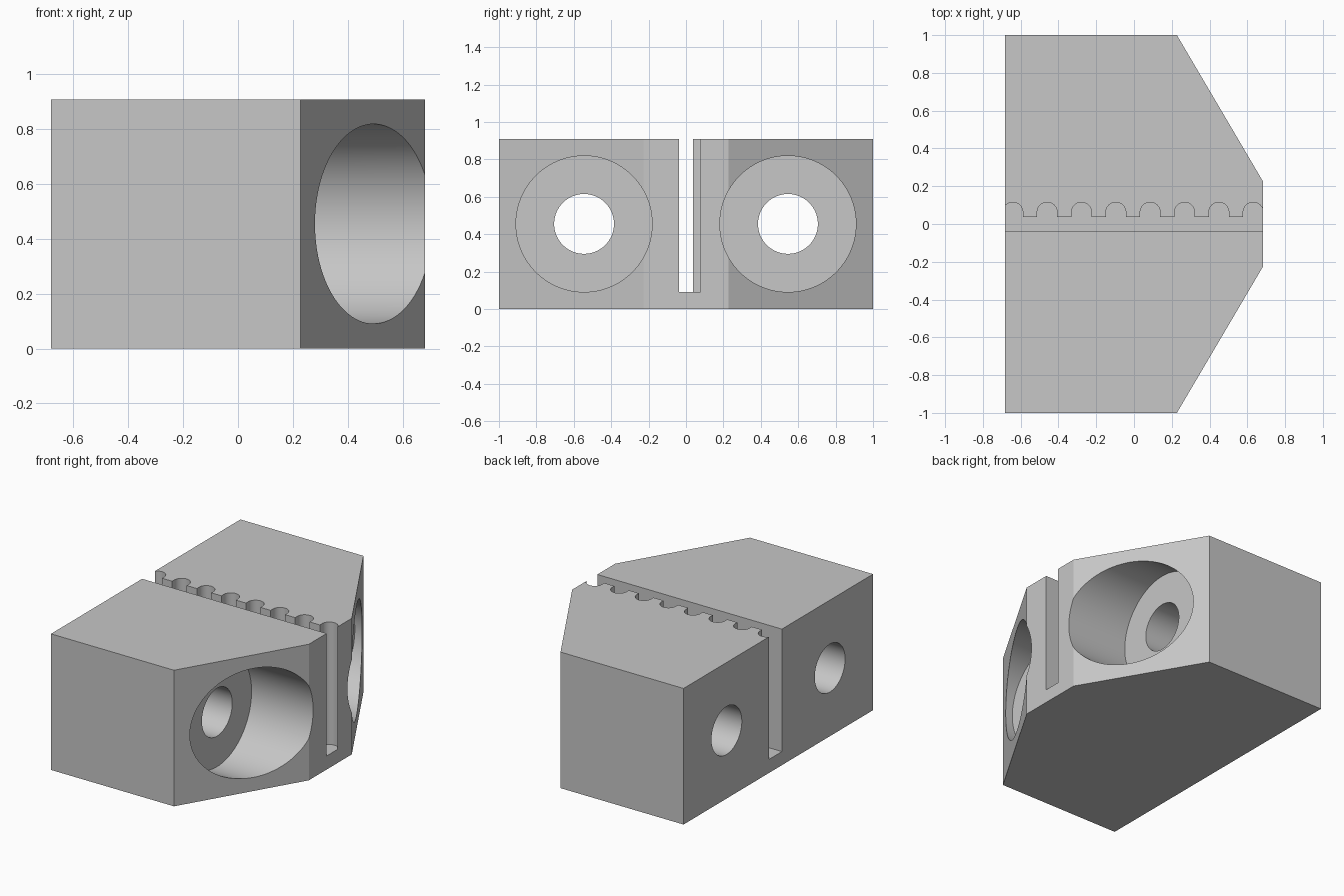
import bpy, bmesh, math
from mathutils import Matrix

default = bpy.data.objects.get("Cube")
if default:
    bpy.data.objects.remove(default, do_unlink=True)

HALF_X, HEIGHT, FLOOR_X, NOSE_Y = 0.682, 0.909, 0.227, 0.227
HOLE_Y, HOLE_Z = 0.545, 0.455

grey = bpy.data.materials.new("light grey")
grey.use_nodes = True
colour = (0.57, 0.57, 0.57, 1)
grey.diffuse_color = colour
grey.node_tree.nodes["Principled BSDF"].inputs["Base Color"].default_value = colour


def add_object(name, bm):
    bmesh.ops.recalc_face_normals(bm, faces=bm.faces)
    mesh = bpy.data.meshes.new(name)
    bm.to_mesh(mesh)
    bm.free()
    mesh.materials.append(grey)
    obj = bpy.data.objects.new(name, mesh)
    bpy.context.collection.objects.link(obj)
    return obj


def prism(name, outline, z0, z1):
    bm = bmesh.new()
    face = bm.faces.new([bm.verts.new((x, y, z0)) for x, y in outline])
    top = bmesh.ops.extrude_face_region(bm, geom=[face])["geom"]
    bmesh.ops.translate(bm, vec=(0, 0, z1 - z0),
                        verts=[v for v in top if isinstance(v, bmesh.types.BMVert)])
    return add_object(name, bm)


def bore(name, radius, y, x0, x1):
    bm = bmesh.new()
    place = Matrix.Translation(((x0 + x1) / 2, y, HOLE_Z)) @ Matrix.Rotation(math.pi / 2, 4, "Y")
    bmesh.ops.create_cone(bm, cap_ends=True, segments=96, radius1=radius,
                          radius2=radius, depth=x1 - x0, matrix=place)
    return add_object(name, bm)


# Block with two angled front corners
half = [(HALF_X, NOSE_Y), (FLOOR_X, 1), (-HALF_X, 1)]
block = prism("clamp_block", half + [(x, -y) for x, y in reversed(half)], 0, HEIGHT)

# Belt slot, with round tooth pockets along one wall
SLOT, TOOTH_R, TOOTH_Y, PITCH = 0.038, 0.053, 0.062, 0.1818
slot_outline = [(-0.8, SLOT), (-0.8, -SLOT), (0.8, -SLOT), (0.8, SLOT)]
for i in range(8):
    cx = 0.631 - i * PITCH
    slot_outline.append((cx + TOOTH_R, SLOT))
    for k in range(25):
        a = math.pi * k / 24
        slot_outline.append((cx + TOOTH_R * math.cos(a), TOOTH_Y + TOOTH_R * math.sin(a)))
    slot_outline.append((cx - TOOTH_R, SLOT))
cutters = [prism("belt_slot_cutter", slot_outline, 0.091, 1.1)]

# Screw holes with wide counterbores
for side, y in (("right", -HOLE_Y), ("left", HOLE_Y)):
    cutters.append(bore(side + "_counterbore_cutter", 0.364, y, FLOOR_X, 0.9))
    cutters.append(bore(side + "_screw_hole_cutter", 0.16, y, -0.9, 0.6))

# Cut, bake and discard the cutters
bpy.context.view_layer.objects.active = block
block.select_set(True)
for cutter in cutters:
    cutter.hide_render = True
    mod = block.modifiers.new(cutter.name, "BOOLEAN")
    mod.operation = "DIFFERENCE"
    mod.solver = "EXACT"
    mod.object = cutter
    bpy.ops.object.modifier_apply(modifier=mod.name)
    bpy.data.objects.remove(cutter, do_unlink=True)

bpy.ops.object.shade_smooth_by_angle(angle=math.radians(30))
